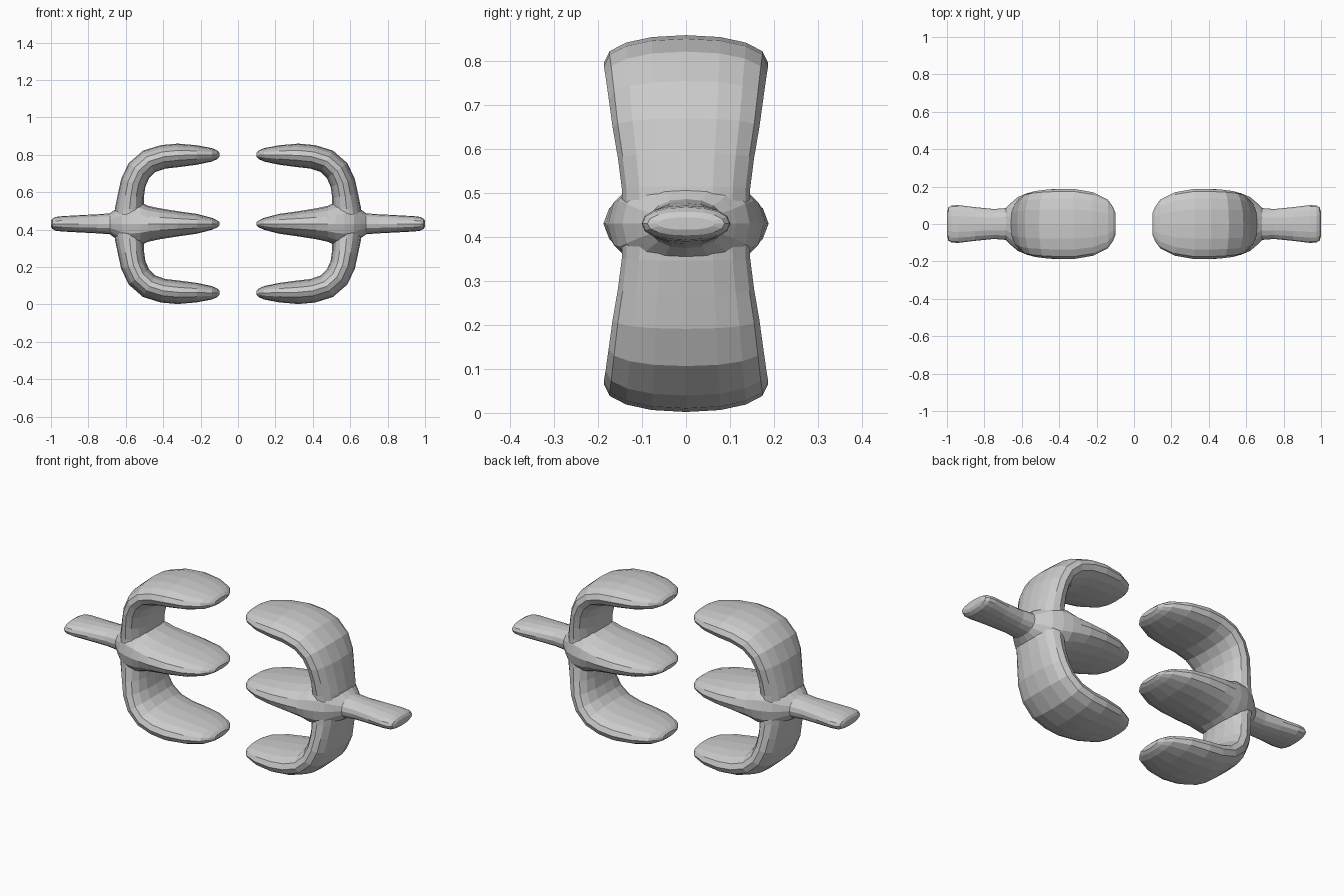
import bpy, bmesh, math
from mathutils import Vector

if "Cube" in bpy.data.objects:
    bpy.data.objects.remove(bpy.data.objects["Cube"])

SIDES = 16
MID_Z = 0.431


def ring_point(a, n=2.2):
    # point on a soft superellipse
    c, s = math.cos(a), math.sin(a)
    return (math.copysign(abs(c) ** (2 / n), c), math.copysign(abs(s) ** (2 / n), s))


def loft(name, sections):
    # sections: (x, z, half width in y, half thickness) along a path in the xz plane
    bm = bmesh.new()
    rings = []
    for i, (x, z, w, t) in enumerate(sections):
        a, b = sections[max(i - 1, 0)], sections[min(i + 1, len(sections) - 1)]
        d = Vector((b[0] - a[0], 0, b[1] - a[1])).normalized()
        nrm = Vector((-d.z, 0, d.x))
        ring = []
        for k in range(SIDES):
            u, v = ring_point(2 * math.pi * k / SIDES)
            ring.append(bm.verts.new(Vector((x, 0, z)) + Vector((0, u * w, 0)) + nrm * v * t))
        rings.append(ring)
    for r0, r1 in zip(rings, rings[1:]):
        for k in range(SIDES):
            j = (k + 1) % SIDES
            bm.faces.new((r0[k], r0[j], r1[j], r1[k]))
    bm.faces.new(rings[0])
    bm.faces.new(rings[-1])
    bmesh.ops.recalc_face_normals(bm, faces=bm.faces)
    me = bpy.data.meshes.new(name)
    bm.to_mesh(me)
    bm.free()
    ob = bpy.data.objects.new(name, me)
    bpy.context.collection.objects.link(ob)
    return ob


# curved outer prongs, upper half then mirrored to the lower half
upper = [
    (0.10, 0.800, 0.060, 0.012), (0.113, 0.800, 0.092, 0.024),
    (0.14, 0.800, 0.130, 0.036), (0.22, 0.799, 0.170, 0.052),
    (0.32, 0.797, 0.187, 0.063), (0.40, 0.789, 0.187, 0.064),
    (0.475, 0.765, 0.183, 0.066), (0.53, 0.715, 0.176, 0.068),
    (0.560, 0.650, 0.167, 0.068), (0.573, 0.580, 0.155, 0.070),
    (0.580, 0.510, 0.146, 0.078),
]
lower = [(x, 2 * MID_Z - z, w, t) for x, z, w, t in reversed(upper)]
clip = loft("pronged_grip", upper + [(0.583, MID_Z, 0.145, 0.083)] + lower)

# middle prong running through into the handle
bar = [
    (0.10, 0.060, 0.010), (0.113, 0.092, 0.020), (0.14, 0.130, 0.032),
    (0.22, 0.170, 0.053), (0.32, 0.187, 0.067), (0.42, 0.188, 0.083),
    (0.48, 0.182, 0.096), (0.52, 0.177, 0.115), (0.57, 0.165, 0.125),
    (0.62, 0.145, 0.108), (0.655, 0.115, 0.078), (0.685, 0.085, 0.056),
    (0.75, 0.080, 0.051), (0.85, 0.090, 0.046), (0.94, 0.101, 0.041),
    (0.975, 0.099, 0.037), (0.993, 0.088, 0.027), (1.00, 0.065, 0.014),
]
handle = loft("handle_and_middle_prong", [(x, MID_Z, w, t) for x, w, t in bar])

# merge the two, then mirror to the other side
bpy.context.view_layer.objects.active = clip
m = clip.modifiers.new("join", "BOOLEAN")
m.operation = "UNION"
m.solver = "EXACT"
m.object = handle
bpy.ops.object.modifier_apply(modifier=m.name)
bpy.data.objects.remove(handle)
mir = clip.modifiers.new("other_side", "MIRROR")
mir.use_axis = (True, False, False)
mir.use_mirror_merge = False
